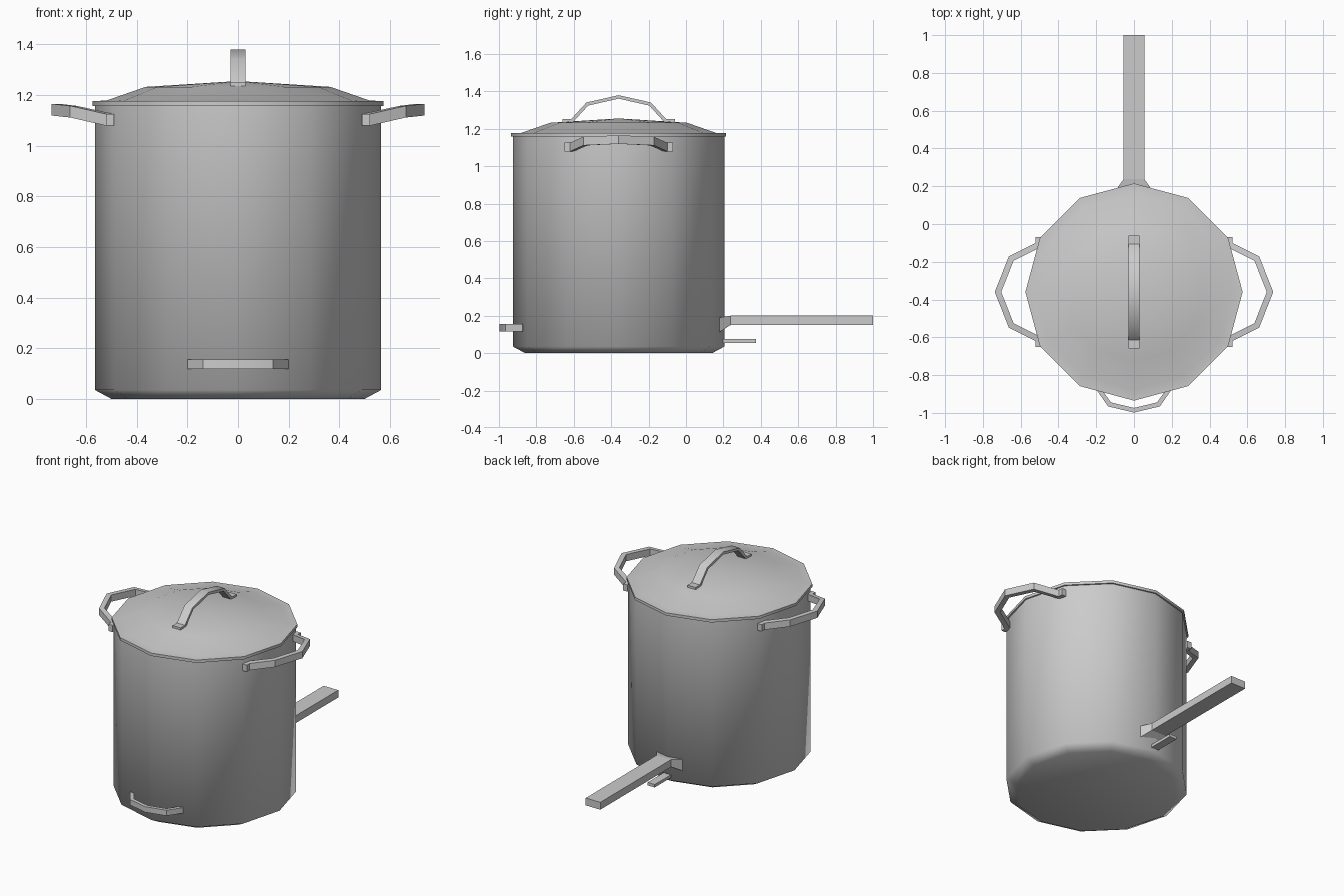
import bpy, bmesh, math
from mathutils import Vector

if "Cube" in bpy.data.objects:
    bpy.data.objects.remove(bpy.data.objects["Cube"])

CY = -0.36      # pot axis position in y
SIDES = 12


def finish(name, bm, smooth=None):
    bmesh.ops.remove_doubles(bm, verts=bm.verts, dist=1e-5)
    bmesh.ops.recalc_face_normals(bm, faces=bm.faces)
    me = bpy.data.meshes.new(name)
    bm.to_mesh(me)
    bm.free()
    if smooth:
        for p in me.polygons:
            p.use_smooth = True
        me.set_sharp_from_angle(angle=math.radians(smooth))
    ob = bpy.data.objects.new(name, me)
    bpy.context.collection.objects.link(ob)
    return ob


def lathe(name, profile, smooth):
    """Turn an (r, z) profile around the pot axis."""
    bm = bmesh.new()
    vs = [bm.verts.new((r, CY, z)) for r, z in profile]
    es = [bm.edges.new(p) for p in zip(vs, vs[1:])]
    bmesh.ops.spin(bm, geom=vs + es, cent=(0, CY, 0), axis=(0, 0, 1),
                   angle=2 * math.pi, steps=SIDES)
    return finish(name, bm, smooth)


def loft(name, rings, smooth=None):
    """Skin a row of equal-sized rings and cap both ends."""
    bm = bmesh.new()
    rows = [[bm.verts.new(p) for p in ring] for ring in rings]
    n = len(rows[0])
    for a, b in zip(rows, rows[1:]):
        for i in range(n):
            j = (i + 1) % n
            bm.faces.new((a[i], a[j], b[j], b[i]))
    bm.faces.new(rows[0])
    bm.faces.new(rows[-1])
    return finish(name, bm, smooth)


def strap(name, path, axis, half_w, half_t):
    """Rectangular bar along a path, mitred in the plane across axis."""
    pts, axis = [Vector(p) for p in path], Vector(axis)
    dirs = []
    for a, b in zip(pts, pts[1:]):
        d = b - a
        dirs.append((d - axis * d.dot(axis)).normalized())
    rings = []
    for i, p in enumerate(pts):
        d0, d1 = dirs[max(i - 1, 0)], dirs[min(i, len(dirs) - 1)]
        t = (d0 + d1).normalized()
        n = axis.cross(t) * (half_t / t.dot(d0))
        w = axis * half_w
        rings.append([p + n + w, p - n + w, p - n - w, p + n - w])
    return loft(name, rings, 35)


def rect(y, hx, z0, z1):
    return [(-hx, y, z0), (hx, y, z0), (hx, y, z1), (-hx, y, z1)]


# hollow pot body with chamfered foot
lathe("pot_body", [(0, 0), (0.5, 0), (0.565, 0.035), (0.565, 1.16),
                   (0.545, 1.16), (0.545, 0.045), (0.49, 0.02), (0, 0.02)], 65)

# domed lid with thin rim
lathe("lid", [(0, 1.255), (0.365, 1.232), (0.52, 1.178), (0.575, 1.176),
              (0.575, 1.157), (0.52, 1.157), (0.36, 1.215), (0, 1.238)], 40)

# lid grip
half = [(-0.3, 1.242), (-0.25, 1.242), (-0.168, 1.332), (0, 1.37)]
arc = half + [(-y, z) for y, z in half[-2::-1]]
strap("lid_handle", [(0, CY + y, z) for y, z in arc], (1, 0, 0), 0.03, 0.009)

# pair of looped side handles
half = [(0.506, 0.29, 1.102), (0.506, 0.25, 1.102), (0.65, 0.177, 1.134), (0.72, 0, 1.142)]
loop = half + [(x, -y, z) for x, y, z in half[-2::-1]]
for s, side in ((1, "right"), (-1, "left")):
    strap(side + "_handle", [(s * x, CY + y, z) for x, y, z in loop],
          (0, 0, 1), 0.023, 0.016)

# small front loop near the foot
half = [(-0.19, -0.868), (-0.13, -0.955), (0, -0.986)]
loop = half + [(-x, y) for x, y in half[-2::-1]]
strap("front_loop", [(x, y, 0.136) for x, y in loop], (0, 0, 1), 0.019, 0.012)

# long rear handle with flared root
loft("rear_handle", [rect(0.175, 0.1, 0.11, 0.19), rect(0.238, 0.055, 0.15, 0.2),
                     rect(1.0, 0.055, 0.15, 0.2)])

# small tab below the rear handle
loft("rear_tab", [rect(0.185, 0.027, 0.055, 0.075), rect(0.375, 0.027, 0.055, 0.075)])
